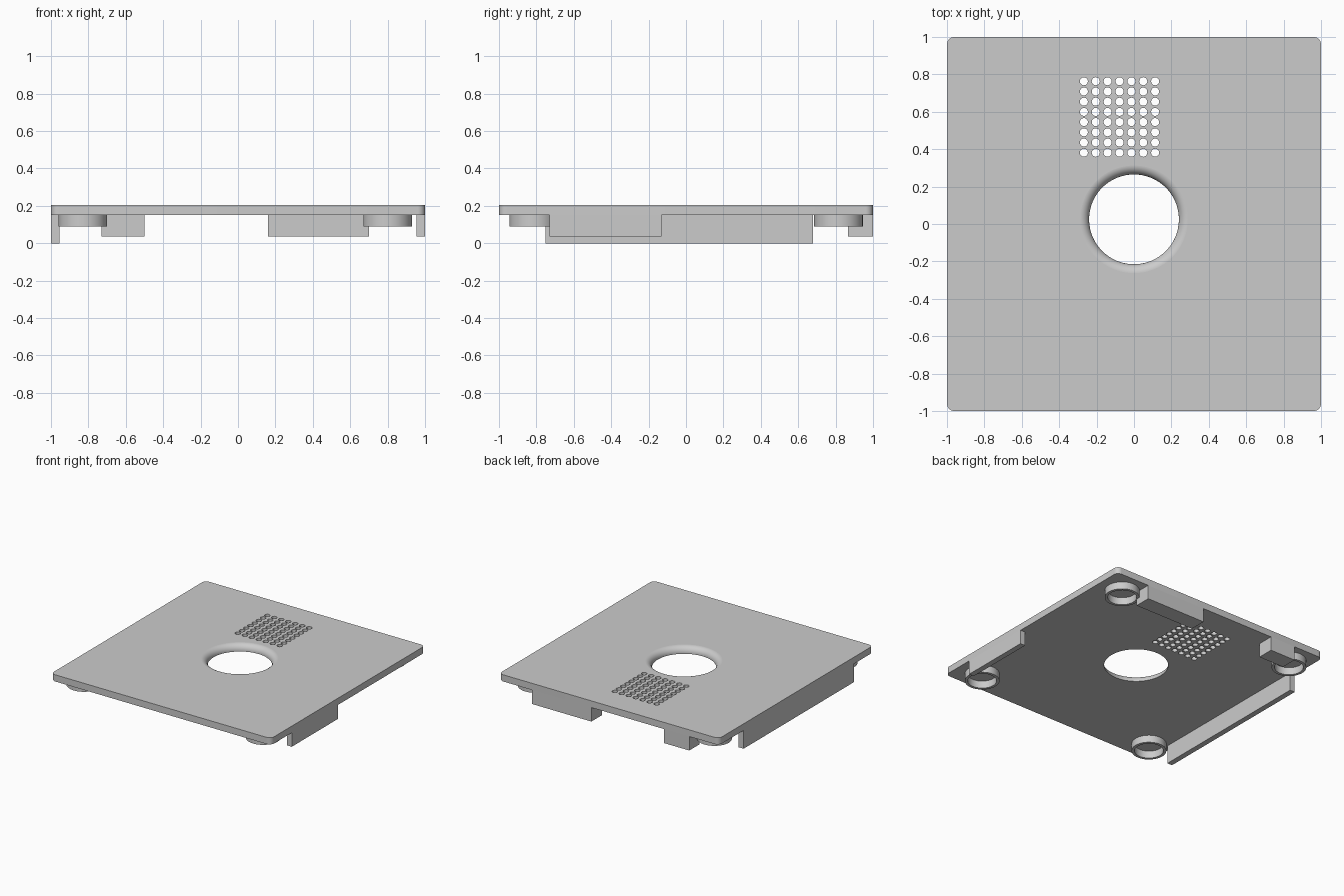
import bpy, bmesh, math

if "Cube" in bpy.data.objects:
    bpy.data.objects.remove(bpy.data.objects["Cube"])

TOP, UNDER = 0.205, 0.15

grey = bpy.data.materials.new("light grey")
grey.diffuse_color = (0.6, 0.6, 0.6, 1)
grey.use_nodes = True
grey.node_tree.nodes["Principled BSDF"].inputs["Base Color"].default_value = grey.diffuse_color


def finish(name, bm):
    """Turn a bmesh into a named grey object."""
    bmesh.ops.recalc_face_normals(bm, faces=bm.faces[:])
    mesh = bpy.data.meshes.new(name)
    bm.to_mesh(mesh)
    bm.free()
    mesh.materials.append(grey)
    ob = bpy.data.objects.new(name, mesh)
    bpy.context.collection.objects.link(ob)
    return ob


def select(ob):
    bpy.ops.object.select_all(action='DESELECT')
    ob.select_set(True)
    bpy.context.view_layer.objects.active = ob


def smooth(ob):
    """Smooth curved walls while keeping level faces flat."""
    select(ob)
    bpy.ops.object.shade_smooth_by_angle(angle=math.radians(30))
    for p in ob.data.polygons:
        if abs(p.normal.z) > 0.999:
            p.use_smooth = False


def box_bmesh(x0, x1, y0, y1, z0, z1):
    bm = bmesh.new()
    bmesh.ops.create_cube(bm, size=1)
    for v in bm.verts:
        v.co.x = x1 if v.co.x > 0 else x0
        v.co.y = y1 if v.co.y > 0 else y0
        v.co.z = z1 if v.co.z > 0 else z0
    return bm


def lathe(name, profile, cx, cy, n, closed):
    """Spin (radius, height) points about a vertical axis."""
    bm = bmesh.new()
    rings = [[bm.verts.new((cx + r * math.cos(2 * math.pi * i / n),
                            cy + r * math.sin(2 * math.pi * i / n), z))
              for i in range(n)] for r, z in profile]
    pairs = list(zip(rings, rings[1:]))
    if closed:
        pairs.append((rings[-1], rings[0]))
    else:
        bm.faces.new(rings[0])
        bm.faces.new(rings[-1])
    for a, b in pairs:
        for i in range(n):
            j = (i + 1) % n
            bm.faces.new((a[i], a[j], b[j], b[i]))
    return finish(name, bm)


def cut(ob, cutter):
    select(ob)
    mod = ob.modifiers.new("cut", 'BOOLEAN')
    mod.operation, mod.solver, mod.object = 'DIFFERENCE', 'EXACT', cutter
    bpy.ops.object.modifier_apply(modifier=mod.name)
    bpy.data.objects.remove(cutter)


# Cover plate with rounded corners
bm = box_bmesh(-1, 1, -1, 1, UNDER, TOP)
corners = [e for e in bm.edges if abs(e.verts[0].co.z - e.verts[1].co.z) > 0.01]
bmesh.ops.bevel(bm, geom=corners, offset=0.04, segments=8, profile=0.5,
                affect='EDGES')
plate = finish("cover_plate", bm)

# Central opening with a rounded upper lip
R, F = 0.24, 0.05
lip = [(R, 0.1)]
for i in range(11):
    a = math.pi / 2 * i / 10
    lip.append((R + F * (1 - math.cos(a)), TOP + 0.0002 - F + F * math.sin(a)))
lip.append((R + F, 0.3))
cut(plate, lathe("opening_cutter", lip, 0, 0.025, 96, False))

# Grid of vent holes
bm = bmesh.new()
for col in range(7):
    for row in range(8):
        made = bmesh.ops.create_cone(bm, cap_ends=True, segments=20,
                                     radius1=0.0215, radius2=0.0215, depth=0.3)
        bmesh.ops.translate(bm, verts=made["verts"],
                            vec=(-0.268 + 0.0635 * col, 0.381 + 0.0546 * row, 0.18))
cut(plate, finish("vent_cutter", bm))
smooth(plate)

# Side walls and rear tabs under the plate
for name, dims in {
    "left_wall": (-1, -0.955, -0.75, 0.68, 0),
    "right_wall": (0.955, 1, -0.73, -0.13, 0.035),
    "rear_tab_long": (0.16, 0.7, 0.865, 1, 0.035),
    "rear_tab_short": (-0.73, -0.5, 0.865, 1, 0.035),
}.items():
    finish(name, box_bmesh(*dims, UNDER))

# Ring feet near the corners
for side, x in (("left", -0.83), ("right", 0.80)):
    for end, y in (("front", -0.815), ("rear", 0.815)):
        ring = [(0.13, UNDER), (0.13, 0.09), (0.108, 0.09), (0.108, UNDER)]
        smooth(lathe(f"{end}_{side}_foot_ring", ring, x, y, 48, True))
